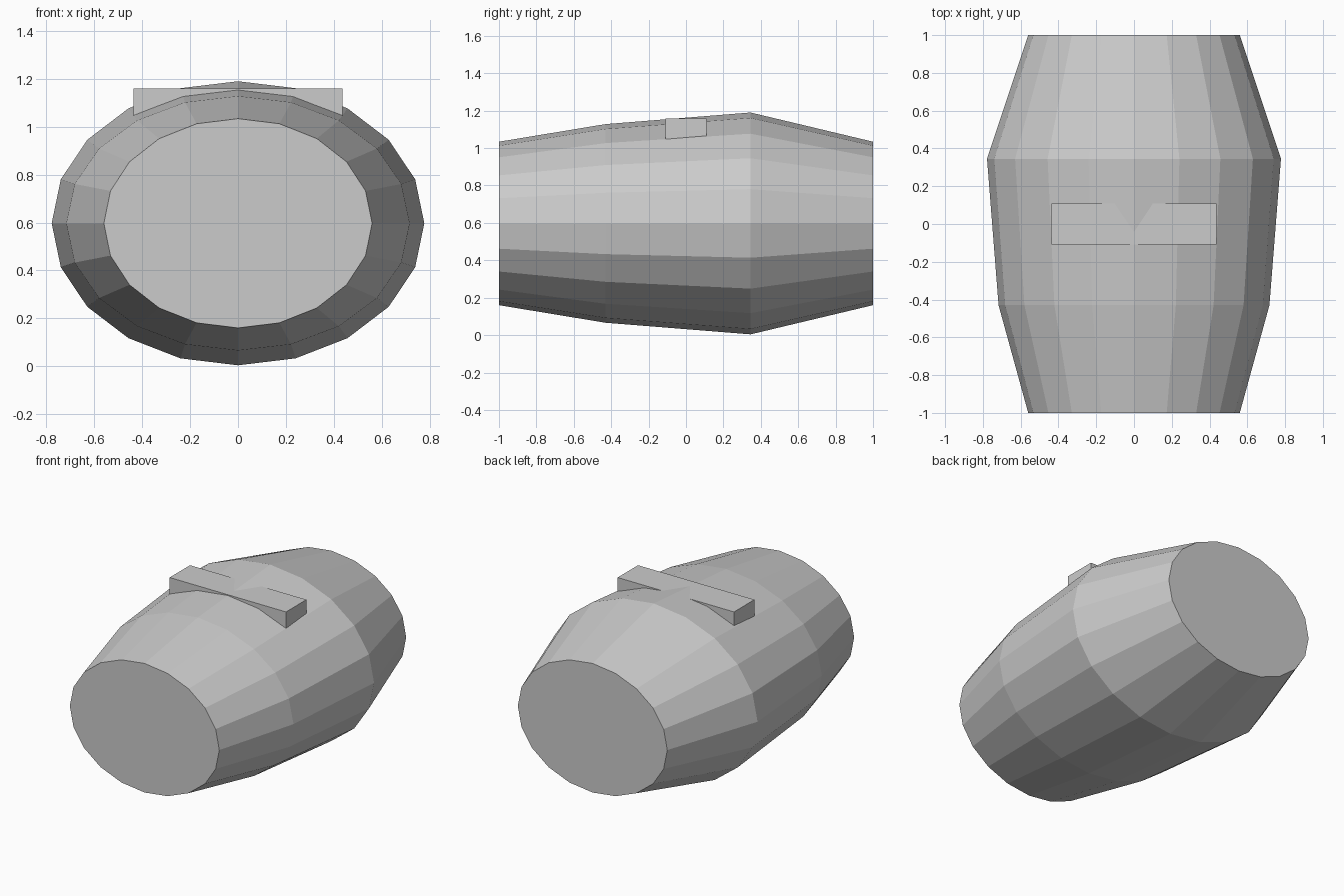
import bpy, bmesh, math

if "Cube" in bpy.data.objects:
    bpy.data.objects.remove(bpy.data.objects["Cube"])

SIDES = 20
MID_Z = 0.597


def finish(bm, name):
    bmesh.ops.recalc_face_normals(bm, faces=bm.faces)
    mesh = bpy.data.meshes.new(name)
    bm.to_mesh(mesh)
    bm.free()
    obj = bpy.data.objects.new(name, mesh)
    bpy.context.collection.objects.link(obj)
    return obj


# Barrel body: elliptical rings along y (y, half width, half height)
rings = [(-1, 0.56, 0.437), (-0.43, 0.717, 0.531), (0.345, 0.778, 0.593), (1, 0.56, 0.437)]
bm = bmesh.new()
loops = []
for y, rx, rz in rings:
    angles = [2 * math.pi * i / SIDES for i in range(SIDES)]
    loops.append([bm.verts.new((rx * math.sin(a), y, MID_Z + rz * math.cos(a))) for a in angles])
for a, b in zip(loops, loops[1:]):
    for i in range(SIDES):
        j = (i + 1) % SIDES
        bm.faces.new((a[i], a[j], b[j], b[i]))
bm.faces.new(loops[0])
bm.faces.new(loops[-1])
finish(bm, "barrel_body")

# Flat crossbar sunk into the top of the barrel
bm = bmesh.new()
bmesh.ops.create_cube(bm, size=1)
bmesh.ops.scale(bm, vec=(0.872, 0.218, 0.139), verts=bm.verts)
bmesh.ops.translate(bm, vec=(0, 0, 1.159 - 0.139 / 2), verts=bm.verts)
finish(bm, "top_crossbar")
